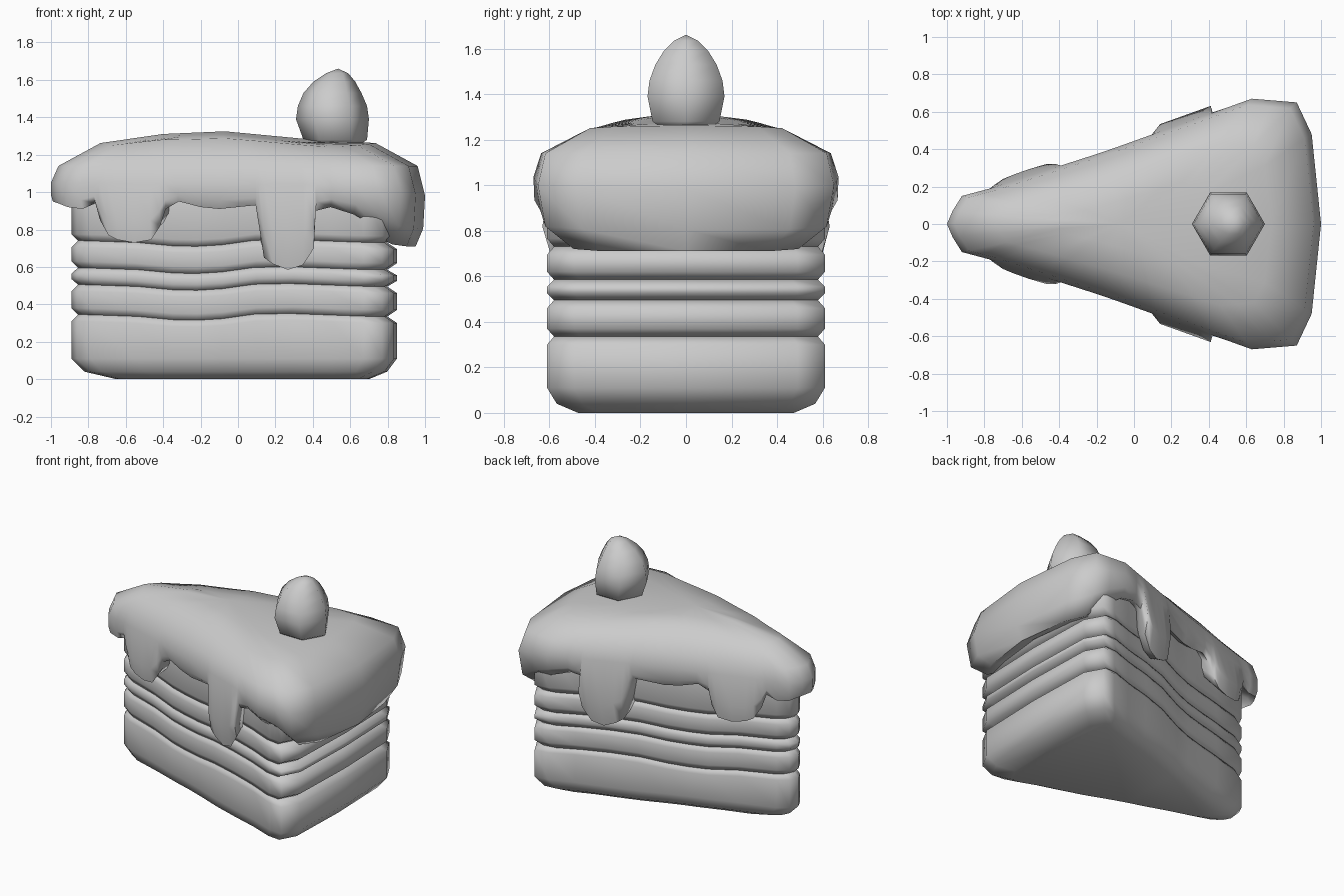
import bpy
import bmesh
import math

cube = bpy.data.objects.get("Cube")
if cube:
    bpy.data.objects.remove(cube, do_unlink=True)

GREY = (0.6, 0.6, 0.6, 1)
mat = bpy.data.materials.new("plain grey")
mat.use_nodes = True
mat.diffuse_color = GREY
mat.node_tree.nodes["Principled BSDF"].inputs["Base Color"].default_value = GREY


def interp(table, x):
    """Piecewise linear lookup in a list of (x, value) pairs."""
    for (x0, v0), (x1, v1) in zip(table, table[1:]):
        if x <= x1:
            t = max(0, (x - x0) / (x1 - x0))
            return v0 + (v1 - v0) * t
    return table[-1][1]


def mirrored(half):
    """Close a half outline that starts and ends on the middle plane."""
    return half + [(p[0], -p[1], *p[2:]) for p in reversed(half[1:-1])]


def loft(name, rings, bottom=None, top=None, angle=80):
    """Skin a stack of closed rings, capping the ends with a fan or a face."""
    bm = bmesh.new()
    loops = [[bm.verts.new(co) for co in ring] for ring in rings]
    n = len(loops[0])
    for low, high in zip(loops, loops[1:]):
        for i in range(n):
            j = (i + 1) % n
            bm.faces.new((low[i], low[j], high[j], high[i]))
    for loop, tip in ((loops[0], bottom), (loops[-1], top)):
        if tip is None:
            bm.faces.new(loop)
        else:
            peak = bm.verts.new(tip)
            for i in range(n):
                bm.faces.new((loop[i], loop[(i + 1) % n], peak))
    bmesh.ops.recalc_face_normals(bm, faces=bm.faces)
    mesh = bpy.data.meshes.new(name)
    bm.to_mesh(mesh)
    bm.free()
    mesh.materials.append(mat)
    obj = bpy.data.objects.new(name, mesh)
    bpy.context.collection.objects.link(obj)
    bpy.ops.object.select_all(action="DESELECT")
    obj.select_set(True)
    bpy.context.view_layer.objects.active = obj
    bpy.ops.object.shade_smooth_by_angle(angle=math.radians(angle))


# Sponge and cream layers: rounded wedge slabs with slightly wavy seams
WEDGE = mirrored([(-0.89, 0), (-0.86, 0.06), (-0.79, 0.105), (-0.55, 0.18), (-0.35, 0.25),
                  (-0.22, 0.29), (-0.08, 0.34), (0.1, 0.41), (0.3, 0.475), (0.5, 0.535),
                  (0.67, 0.6), (0.77, 0.61), (0.835, 0.49), (0.85, 0)])
WAVE = [(-0.85, 0.01), (-0.55, 0), (-0.35, -0.018), (-0.22, -0.02), (-0.08, -0.012),
        (0.1, 0.012), (0.3, 0.016), (0.75, 0)]


def wedge_ring(z, scale, centre, wavy=1):
    return [(centre + (x - centre) * scale, y * scale, z + wavy * interp(WAVE, x))
            for x, y in WEDGE]


def layer(name, low, high, round_off=0.035):
    loft(name, [wedge_ring(low, 0.95, -0.2), wedge_ring(low + round_off, 1, 0),
                wedge_ring(high - round_off, 1, 0), wedge_ring(high, 0.95, -0.2)])


loft("bottom_sponge", [wedge_ring(0, 0.776, 0.18, 0), wedge_ring(0.04, 0.93, 0.1, 0),
                       wedge_ring(0.11, 1, 0, 0), wedge_ring(0.3, 1, 0),
                       wedge_ring(0.335, 0.95, -0.2)])
layer("lower_cream", 0.335, 0.495)
layer("middle_sponge", 0.495, 0.585, 0.03)
layer("upper_cream", 0.585, 0.73)
layer("top_sponge", 0.73, 1.06)

# Icing: half width along x, and the height of the hanging edge with its drips
SIDE = [(-1, 0), (-0.97, 0.07), (-0.92, 0.15), (-0.77, 0.19), (-0.15, 0.39), (0.63, 0.67),
        (0.75, 0.66), (0.87, 0.65), (0.95, 0.48), (1, 0)]
EDGE = [(-1, 0.95), (-0.97, 0.94), (-0.92, 0.92), (-0.84, 0.91), (-0.77, 0.94),
        (-0.745, 0.85), (-0.7, 0.77), (-0.65, 0.745), (-0.56, 0.73), (-0.47, 0.745),
        (-0.42, 0.82), (-0.39, 0.91), (-0.32, 0.95), (-0.2, 0.92), (-0.1, 0.91),
        (0.095, 0.93), (0.11, 0.84), (0.14, 0.65), (0.19, 0.615), (0.27, 0.585),
        (0.35, 0.61), (0.41, 0.7), (0.42, 0.9), (0.5, 0.92), (0.63, 0.88), (0.75, 0.82),
        (0.87, 0.72), (0.95, 0.71), (1, 0.71)]
ICING = mirrored([(x, interp(SIDE, x), edge) for x, edge in EDGE])
CROWN = [(-1, 1.13), (-0.95, 1.16), (-0.75, 1.26), (-0.42, 1.31), (-0.07, 1.325),
         (0.12, 1.31), (0.5, 1.27), (0.72, 1.27), (1, 1.13)]


def icing_ring(sx, sy, height, flap=(0, 0), bulge=0):
    """Scale the outline; flap tucks the wide end in, bulge swells the drips."""
    ring = []
    for x, y, edge in ICING:
        k = min(1, max(0, (x - 0.6) / 0.25))
        swell = bulge * min(0.04, max(0, 0.2 * (0.91 - edge))) * (x < 0.6)
        px = x * (sx - flap[0] * k)
        py = y * (sy - flap[1] * k) + math.copysign(swell, y)
        ring.append((px, py, height(px, py, edge)))
    return ring


def rim(x):
    return interp([(-1, 1.05), (0.6, 1.04), (1, 0.98)], x)


def crown(x, y, edge):
    return interp(CROWN, x) - 0.13 * abs(y) * (1 - x)


loft("icing", [
    icing_ring(0.5, 0.5, lambda x, y, e: 1),
    icing_ring(0.96, 0.8, lambda x, y, e: e + 0.04, (0.1, 0.1), 1),
    icing_ring(0.99, 0.94, lambda x, y, e: e, (0.04, 0.18), 1),
    icing_ring(1, 1, lambda x, y, e: e + 0.35 * (rim(x) - e), (0.01, 0.05), 1),
    icing_ring(1, 1, lambda x, y, e: rim(x)),
    icing_ring(0.96, 0.95, lambda x, y, e: 1.14),
    icing_ring(0.735, 0.65, crown),
    icing_ring(0.4, 0.33, crown),
], bottom=(0, 0, 1), top=(-0.07, 0, 1.325))

# Berry: six-sided egg leaning slightly towards the wide end
BERRY = [(1.255, 0.13, 0.525), (1.28, 0.17, 0.52), (1.39, 0.195, 0.505), (1.46, 0.185, 0.505),
         (1.53, 0.155, 0.505), (1.59, 0.112, 0.515), (1.635, 0.06, 0.53)]
loft("berry", [[(cx + r * math.cos(a * math.pi / 3), r * math.sin(a * math.pi / 3), z)
                for a in range(6)] for z, r, cx in BERRY],
     bottom=(0.52, 0, 1.24), top=(0.535, 0, 1.66))
